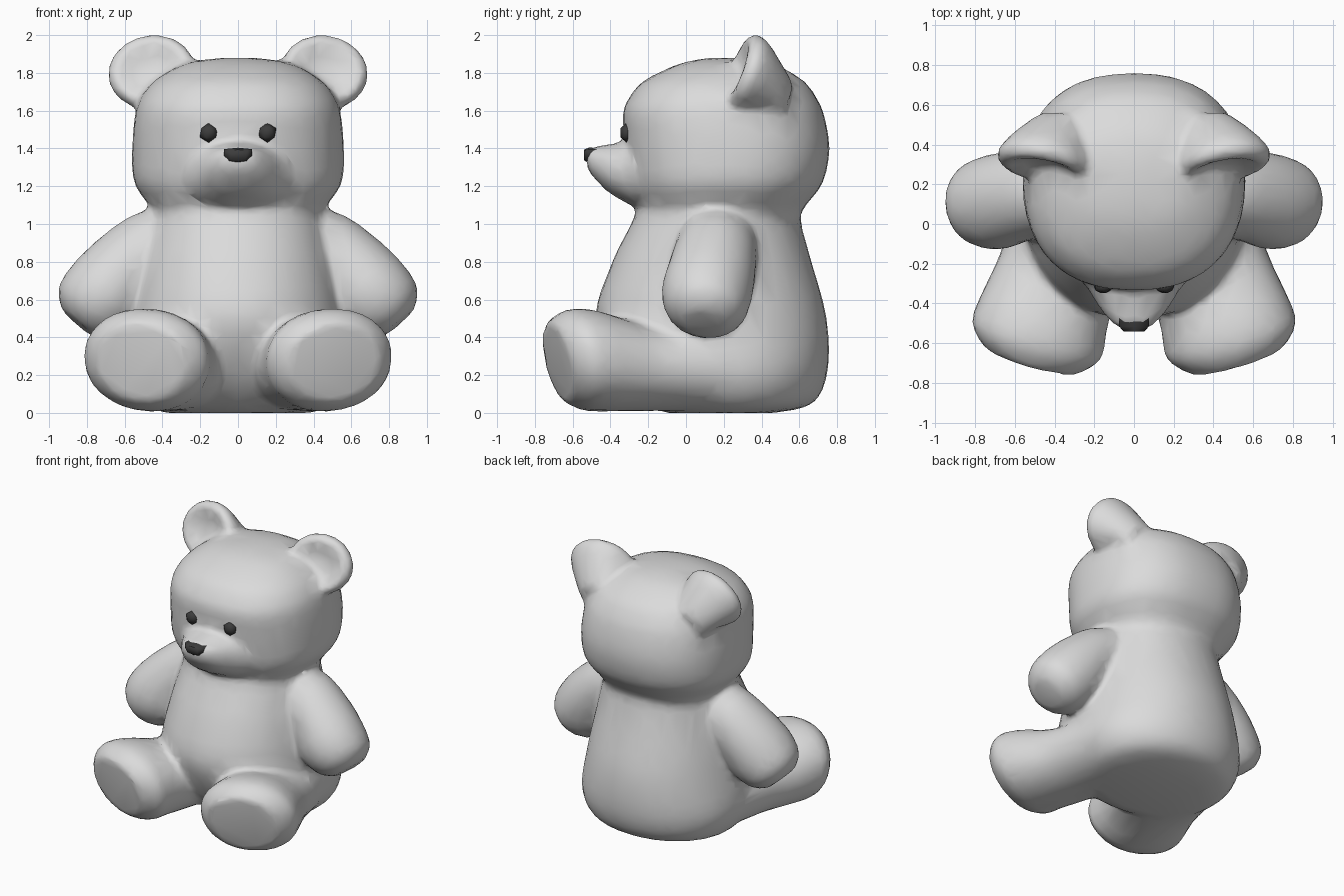
import bpy, bmesh, math
from mathutils import Vector

if "Cube" in bpy.data.objects:
    bpy.data.objects.remove(bpy.data.objects["Cube"])


def material(name, value):
    m = bpy.data.materials.new(name)
    m.diffuse_color = (value, value, value, 1)
    m.use_nodes = True
    m.node_tree.nodes["Principled BSDF"].inputs["Base Color"].default_value = m.diffuse_color
    return m


FUR = material("light_grey_fur", 0.71)
DARK = material("dark_grey", 0.045)
fur_parts = []


def select(obs):
    bpy.ops.object.select_all(action='DESELECT')
    for ob in obs:
        ob.select_set(True)
    bpy.context.view_layer.objects.active = obs[0]


def finish(name, bm, mat):
    bmesh.ops.recalc_face_normals(bm, faces=bm.faces)
    me = bpy.data.meshes.new(name)
    bm.to_mesh(me)
    bm.free()
    ob = bpy.data.objects.new(name, me)
    bpy.context.collection.objects.link(ob)
    me.materials.append(mat)
    select([ob])
    bpy.ops.object.shade_smooth_by_angle(angle=math.radians(60))
    if mat == FUR:
        fur_parts.append(ob)
    return ob


def refine(rings, steps=4):
    """Smooth curve through the rings."""
    out = []
    for i in range(len(rings) - 1):
        p = [rings[min(max(i + k, 0), len(rings) - 1)] for k in (-1, 0, 1, 2)]
        for s in range(steps):
            t = s / steps
            out.append([0.5 * (2 * b + (c - a) * t + (2 * a - 5 * b + 4 * c - d) * t * t
                               + (3 * b - a - 3 * c + d) * t ** 3)
                        for a, b, c, d in zip(*p)])
    return out + [rings[-1]]


def loft(name, rings, n0, n1=None, sides=40, power=2.0, side=1, mat=FUR):
    """Skin rings (x, y, z, radius_u, radius_v); ring normals blend n0 -> n1."""
    n0, n1 = Vector(n0), Vector(n1 or n0)
    if mat == FUR:
        rings = refine(rings)
    bm = bmesh.new()
    loops = []
    for i, (x, y, z, ru, rv) in enumerate(rings):
        n = n0.lerp(n1, i / (len(rings) - 1)).normalized()
        u = (Vector((1, 0, 0)) - n * n.x).normalized()
        v = n.cross(u)
        loop = []
        for k in range(sides):
            a = 2 * math.pi * k / sides
            c, s = math.cos(a), math.sin(a)
            c = math.copysign(abs(c) ** (2 / power), c)
            s = math.copysign(abs(s) ** (2 / power), s)
            p = Vector((x, y, z)) + u * ru * c + v * rv * s
            loop.append(bm.verts.new((p.x * side, p.y, p.z)))
        loops.append(loop)
    for a, b in zip(loops, loops[1:]):
        for k in range(sides):
            j = (k + 1) % sides
            bm.faces.new((a[k], a[j], b[j], b[k]))
    bm.faces.new(loops[0])
    bm.faces.new(loops[-1])
    return finish(name, bm, mat)


def upright(profile):
    """Rows of (z, half width, front y, back y) to rings."""
    return [(0, (f + b) / 2, z, w, (b - f) / 2) for z, w, f, b in profile]


UP = (0, 0, 1)

# torso
loft("torso", upright([
    (0.00, 0.38, -0.10, 0.47), (0.05, 0.51, -0.22, 0.67),
    (0.22, 0.595, -0.37, 0.75), (0.50, 0.565, -0.48, 0.745),
    (0.80, 0.51, -0.39, 0.665), (1.00, 0.465, -0.29, 0.61),
    (1.10, 0.45, -0.25, 0.60), (1.20, 0.40, -0.20, 0.55)]),
    UP, power=2.1)

# head
loft("head", upright([
    (1.04, 0.43, -0.20, 0.60), (1.10, 0.47, -0.25, 0.635),
    (1.22, 0.55, -0.30, 0.725), (1.40, 0.56, -0.32, 0.76),
    (1.58, 0.545, -0.335, 0.73), (1.67, 0.515, -0.30, 0.69),
    (1.76, 0.44, -0.22, 0.62), (1.85, 0.28, -0.03, 0.46),
    (1.88, 0.08, 0.13, 0.30)]),
    UP, power=2.35)

# muzzle: rows of (y, half width, bottom z, top z)
muzzle = [(0.0, 0.40, 1.08, 1.46), (-0.25, 0.29, 1.09, 1.44),
          (-0.33, 0.23, 1.12, 1.43), (-0.42, 0.175, 1.175, 1.42),
          (-0.50, 0.11, 1.26, 1.405), (-0.525, 0.07, 1.30, 1.395)]
loft("muzzle", [(0, y, (a + b) / 2, w, (b - a) / 2) for y, w, a, b in muzzle],
     (0, -1, 0), power=2.3)

# nose, narrower towards the bottom
nose = loft("nose", [(0, -0.45, 1.36, 0.095, 0.043), (0, -0.515, 1.363, 0.092, 0.041),
                     (0, -0.54, 1.366, 0.065, 0.028)],
            (0, -1, 0), sides=8, power=3.5, mat=DARK)
for v in nose.data.vertices:
    v.co.x *= 0.6 + 0.4 * (v.co.z - 1.32) / 0.08

for side, word in ((1, "left"), (-1, "right")):
    # arm
    loft(word + "_arm", [
        (0.30, 0.17, 0.98, 0.16, 0.19), (0.42, 0.165, 0.90, 0.21, 0.21),
        (0.58, 0.14, 0.77, 0.22, 0.23), (0.70, 0.11, 0.63, 0.235, 0.24),
        (0.80, 0.10, 0.53, 0.20, 0.205), (0.85, 0.09, 0.475, 0.11, 0.12)],
        (0.65, -0.1, -0.75), side=side)

    # leg with flat sole
    loft(word + "_leg", [
        (0.22, 0.40, 0.24, 0.30, 0.20),
        (0.30, 0.10, 0.24, 0.305, 0.23), (0.37, -0.20, 0.24, 0.305, 0.23),
        (0.455, -0.45, 0.275, 0.33, 0.27), (0.49, -0.585, 0.28, 0.34, 0.27),
        (0.515, -0.68, 0.27, 0.25, 0.215)],
        (0.25, -0.97, 0), (0.27, -0.93, -0.22), power=2.1, side=side)

    # ear, tapering into the head, with shallow hollow front
    loft(word + "_ear", [
        (0.36, 0.52, 1.64, 0.13, 0.12), (0.41, 0.44, 1.73, 0.18, 0.15),
        (0.445, 0.37, 1.78, 0.215, 0.19), (0.46, 0.31, 1.81, 0.235, 0.205),
        (0.46, 0.265, 1.82, 0.195, 0.17), (0.455, 0.295, 1.80, 0.11, 0.10),
        (0.455, 0.305, 1.795, 0.05, 0.05)],
        (0.17, -0.92, 0.34), side=side)

    # eye
    bm = bmesh.new()
    bmesh.ops.create_icosphere(bm, subdivisions=1, radius=0.053)
    for v in bm.verts:
        v.co = (v.co.x + side * 0.155, v.co.y * 0.7 - 0.315, v.co.z + 1.483)
    finish(word + "_eye", bm, DARK)

# fuse the fur parts into one soft skin, then thin it out
select(fur_parts)
bpy.ops.object.join()
body = bpy.context.view_layer.objects.active
body.name = "plush_body"
skin = body.modifiers.new("fuse", 'REMESH')
skin.mode = 'VOXEL'
skin.voxel_size = 0.02
soften = body.modifiers.new("soften", 'SMOOTH')
soften.factor = 0.5
soften.iterations = 12
thin = body.modifiers.new("thin", 'DECIMATE')
thin.ratio = 0.08
for m in list(body.modifiers):
    bpy.ops.object.modifier_apply(modifier=m.name)
select([body])
bpy.ops.object.shade_smooth()
